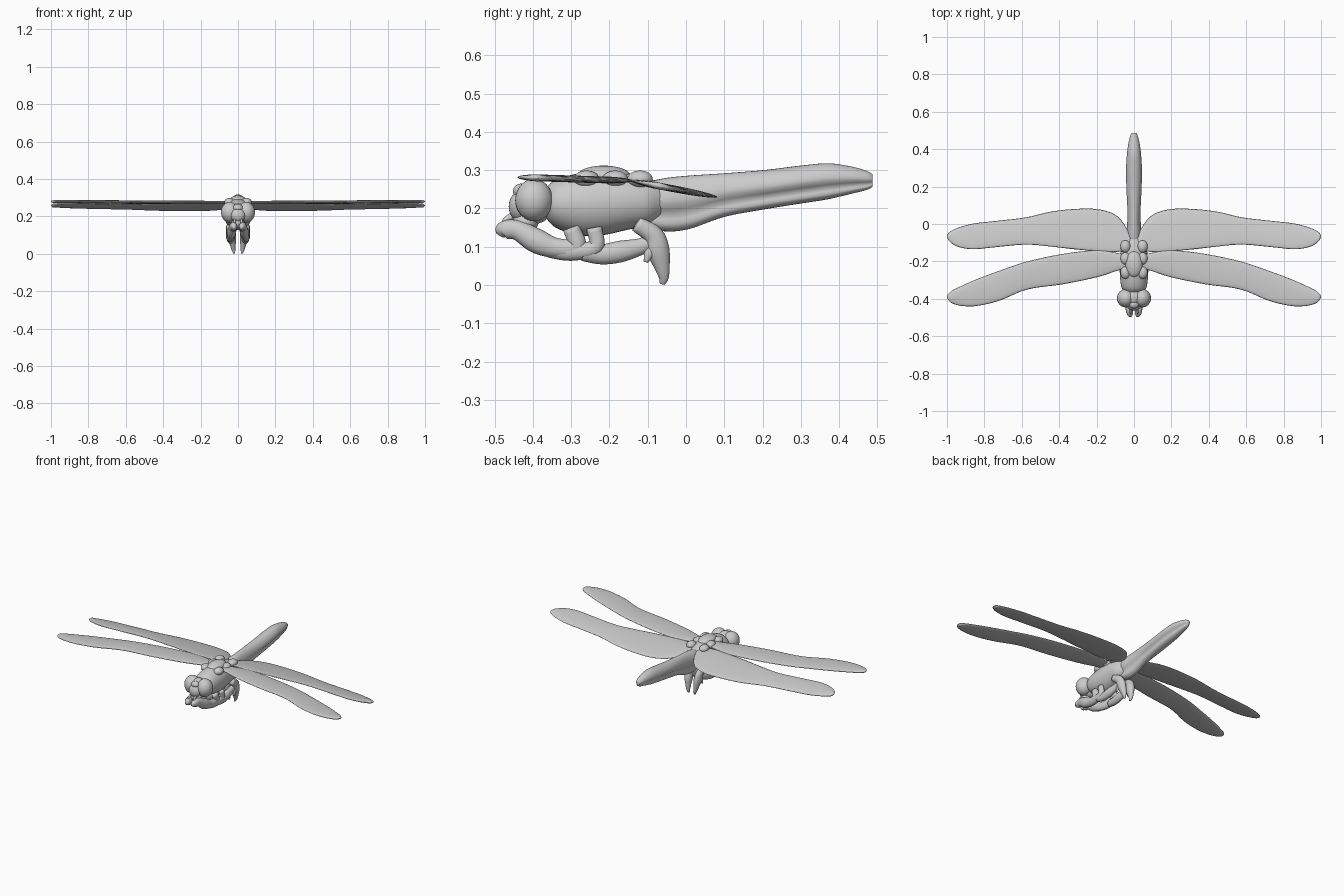
import bpy, bmesh, math
from mathutils import Vector

cube = bpy.data.objects.get("Cube")
if cube:
    bpy.data.objects.remove(cube, do_unlink=True)

grey = bpy.data.materials.new("plain grey")
grey.use_nodes = True
grey.diffuse_color = (0.6, 0.6, 0.6, 1)
grey.node_tree.nodes["Principled BSDF"].inputs["Base Color"].default_value = (0.6, 0.6, 0.6, 1)


def smooth_path(stations, steps):
    """Catmull-Rom interpolation of equal-length tuples."""
    pts = [Vector(s) for s in stations]
    pts = [2 * pts[0] - pts[1]] + pts + [2 * pts[-1] - pts[-2]]
    out = []
    for a, b, c, d in zip(pts, pts[1:], pts[2:], pts[3:]):
        for i in range(steps):
            t = i / steps
            out.append(0.5 * (2 * b + (c - a) * t + (2 * a - 5 * b + 4 * c - d) * t * t
                              + (3 * b - a - 3 * c + d) * t ** 3))
    return out + [pts[-2]]


def finish(name, bm):
    bmesh.ops.recalc_face_normals(bm, faces=bm.faces)
    mesh = bpy.data.meshes.new(name)
    bm.to_mesh(mesh)
    bm.free()
    mesh.materials.append(grey)
    for p in mesh.polygons:
        p.use_smooth = True
    obj = bpy.data.objects.new(name, mesh)
    bpy.context.collection.objects.link(obj)
    return obj


def loft(name, rings):
    """Skin closed rings and cap both ends."""
    bm = bmesh.new()
    loops = [[bm.verts.new(p) for p in ring] for ring in rings]
    for a, b in zip(loops, loops[1:]):
        for i in range(len(a)):
            j = (i + 1) % len(a)
            bm.faces.new((a[i], a[j], b[j], b[i]))
    bm.faces.new(loops[0])
    bm.faces.new(loops[-1])
    return finish(name, bm)


def body(name, stations, pinch=0.0, sides=32):
    """Loft along y; stations hold y, bottom, top, half width."""
    rings = []
    for y, low, high, half in smooth_path(stations, 6):
        ring = []
        for k in range(sides):
            a = math.tau * k / sides
            h = math.sin(a)
            # the pinch hollows the flank just below the side ridge
            w = half * (1 - pinch * math.exp(-((h + 0.4) / 0.28) ** 2))
            ring.append((w * math.cos(a), y, (low + high) / 2 + h * (high - low) / 2))
        rings.append(ring)
    return loft(name, rings)


def ball(name, center, size):
    bm = bmesh.new()
    bmesh.ops.create_uvsphere(bm, u_segments=28, v_segments=18, radius=1)
    for v in bm.verts:
        v.co = Vector(center) + Vector(a * b for a, b in zip(v.co, size))
    return finish(name, bm)


def limb(name, stations, sides=12):
    """Tapered tube; stations hold x, y, z, radius."""
    path = smooth_path(stations, 5)
    rings = []
    for i, p in enumerate(path):
        along = (path[min(i + 1, len(path) - 1)] - path[max(i - 1, 0)]).to_3d().normalized()
        u = along.cross(Vector((1, 0, 0))).normalized()
        v = along.cross(u)
        rings.append([p.to_3d() + p[3] * (u * math.cos(math.tau * k / sides)
                      + v * 0.75 * math.sin(math.tau * k / sides)) for k in range(sides)])
    return loft(name, rings)


def wing(name, side, stations, height, sides=20):
    """Thin lens section; stations hold x, front edge y, back edge y."""
    rings = []
    for x, front, back in smooth_path(stations, 5):
        mid, half = (front + back) / 2, abs(back - front) / 2
        thick = min(0.009, half * 0.4)
        ring = []
        for k in range(sides):
            a = math.tau * k / sides
            y = mid + half * math.cos(a)
            ring.append((side * x, y, height(y) + thick * math.sin(a)))
        rings.append(ring)
    return loft(name, rings)


# Abdomen, thorax and neck
body("abdomen", [(-0.10, 0.15, 0.27, 0.04), (-0.05, 0.14, 0.28, 0.042), (0.01, 0.147, 0.286, 0.037),
                 (0.10, 0.178, 0.292, 0.037), (0.20, 0.197, 0.3, 0.042), (0.30, 0.213, 0.312, 0.043),
                 (0.37, 0.224, 0.318, 0.039), (0.43, 0.238, 0.31, 0.031), (0.47, 0.248, 0.299, 0.021),
                 (0.487, 0.256, 0.29, 0.013)], pinch=0.4)
body("thorax", [(-0.37, 0.18, 0.25, 0.04), (-0.34, 0.15, 0.275, 0.066), (-0.28, 0.13, 0.292, 0.075),
                (-0.22, 0.13, 0.298, 0.076), (-0.15, 0.145, 0.292, 0.071), (-0.10, 0.155, 0.28, 0.06),
                (-0.06, 0.18, 0.265, 0.035)])

# Head
ball("head", (0, -0.395, 0.215), (0.055, 0.05, 0.055))
ball("face", (0, -0.435, 0.205), (0.038, 0.028, 0.038))
ball("brow", (0, -0.43, 0.245), (0.026, 0.022, 0.02))
ball("jaw", (0, -0.42, 0.165), (0.035, 0.035, 0.028))
ball("back_plate", (0, -0.215, 0.285), (0.045, 0.07, 0.027))

FRONT_WING = [(0.03, -0.235, -0.17), (0.09, -0.25, -0.155), (0.2, -0.285, -0.14), (0.38, -0.322, -0.16),
              (0.57, -0.35, -0.2), (0.72, -0.41, -0.25), (0.84, -0.438, -0.295), (0.92, -0.438, -0.33),
              (0.97, -0.425, -0.355), (0.992, -0.408, -0.373), (1.0, -0.392, -0.386)]
HIND_WING = [(0.02, -0.14, -0.06), (0.06, -0.145, 0.01), (0.11, -0.15, 0.055), (0.2, -0.145, 0.08),
             (0.32, -0.135, 0.08), (0.45, -0.12, 0.065), (0.58, -0.11, 0.035), (0.75, -0.125, 0.015),
             (0.86, -0.135, 0.002), (0.94, -0.122, -0.02), (0.985, -0.095, -0.042), (1.0, -0.07, -0.06)]

LEGS = {
    "front_leg": [(0.045, -0.3, 0.15, 0.022), (0.045, -0.285, 0.1, 0.024), (0.04, -0.34, 0.097, 0.026),
                  (0.034, -0.39, 0.115, 0.032), (0.028, -0.44, 0.143, 0.026), (0.022, -0.475, 0.143, 0.024),
                  (0.018, -0.485, 0.13, 0.012)],
    "middle_leg": [(0.05, -0.24, 0.15, 0.02), (0.05, -0.235, 0.1, 0.02), (0.045, -0.29, 0.088, 0.024),
                   (0.038, -0.34, 0.09, 0.022), (0.032, -0.385, 0.1, 0.018)],
    "lower_leg": [(0.045, -0.27, 0.085, 0.022), (0.04, -0.22, 0.08, 0.026), (0.038, -0.17, 0.088, 0.028),
                  (0.035, -0.12, 0.1, 0.022), (0.03, -0.085, 0.115, 0.02)],
    "hind_leg": [(0.045, -0.13, 0.16, 0.02), (0.038, -0.085, 0.13, 0.026), (0.032, -0.073, 0.09, 0.03),
                 (0.028, -0.063, 0.05, 0.021), (0.024, -0.058, 0.02, 0.013), (0.02, -0.062, 0.003, 0.007)],
    "hind_spur": [(0.03, -0.08, 0.11, 0.016), (0.04, -0.095, 0.085, 0.014), (0.042, -0.105, 0.06, 0.006)],
    "feeler": [(0.018, -0.455, 0.18, 0.009), (0.019, -0.47, 0.17, 0.008), (0.02, -0.482, 0.155, 0.004)],
}

# Paired parts
for label, s in (("left", 1), ("right", -1)):
    ball(label + "_eye", (s * 0.044, -0.397, 0.222), (0.047, 0.049, 0.055))
    wing(label + "_front_wing", s, FRONT_WING, lambda y: 0.277 - 0.03 * (y + 0.29))
    wing(label + "_hind_wing", s, HIND_WING, lambda y: 0.272 - 0.19 * (y + 0.14))
    for name, path in LEGS.items():
        limb(label + "_" + name, [(s * x, y, z, r) for x, y, z, r in path])
    # Wing joints along the back
    for i, y in enumerate((-0.26, -0.185, -0.12)):
        ball(f"{label}_wing_joint_{i + 1}", (s * 0.046, y, 0.277), (0.027, 0.033, 0.022))
